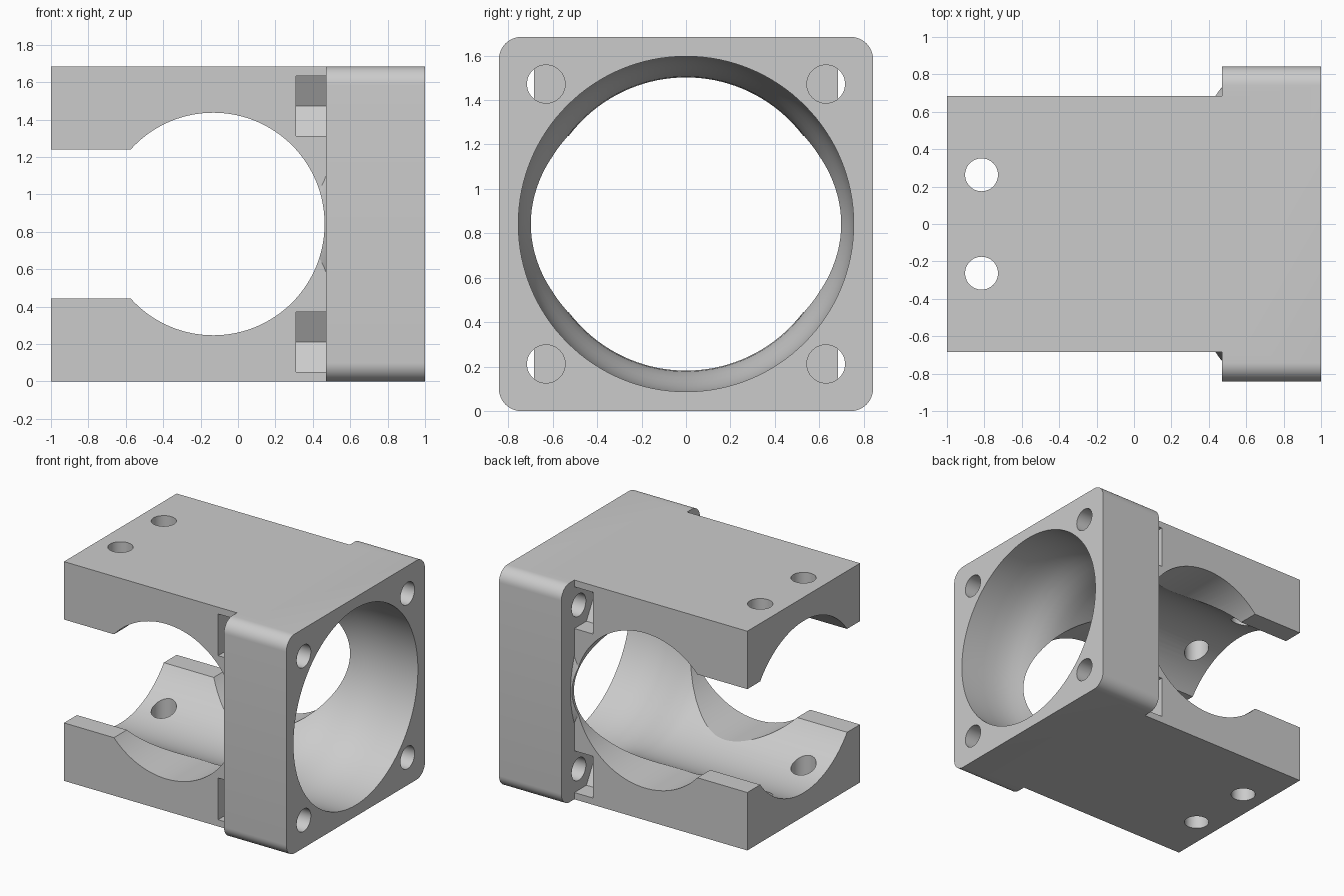
import bpy, bmesh, math
from mathutils import Matrix, Vector

cube = bpy.data.objects.get("Cube")
if cube:
    bpy.data.objects.remove(cube, do_unlink=True)

H = 0.842          # half of the flange side, also the bore axis height
SIDE = 0.684       # half width of the body
SCREW = 0.63       # screw offset from the bore axis
FLANGE = 0.47      # back face of the flange

grey = bpy.data.materials.new("plain grey")
grey.use_nodes = True
grey.diffuse_color = (0.6, 0.6, 0.6, 1)
grey.node_tree.nodes["Principled BSDF"].inputs["Base Color"].default_value = (0.6, 0.6, 0.6, 1)


def finish(name, bm):
    bmesh.ops.recalc_face_normals(bm, faces=bm.faces)
    mesh = bpy.data.meshes.new(name)
    bm.to_mesh(mesh)
    bm.free()
    mesh.materials.append(grey)
    obj = bpy.data.objects.new(name, mesh)
    bpy.context.collection.objects.link(obj)
    return obj


def box(name, lo, hi, round_x=0):
    lo, hi = Vector(lo), Vector(hi)
    bm = bmesh.new()
    bmesh.ops.create_cube(bm, size=1, matrix=Matrix.Translation((lo + hi) / 2)
                          @ Matrix.Diagonal((*(hi - lo), 1)))
    if round_x:
        edges = [e for e in bm.edges
                 if abs(e.verts[0].co.x - e.verts[1].co.x) > 0.1]
        bmesh.ops.bevel(bm, geom=edges, offset=round_x, segments=10,
                        profile=0.5, affect='EDGES')
    return finish(name, bm)


def prism(name, axis, centre, radius, length, sides=64):
    turn = {'X': Matrix.Rotation(math.pi / 2, 4, 'Y'),
            'Y': Matrix.Rotation(math.pi / 2, 4, 'X'),
            'Z': Matrix.Identity(4)}[axis]
    bm = bmesh.new()
    bmesh.ops.create_cone(bm, cap_ends=True, segments=sides, radius1=radius,
                          radius2=radius, depth=length,
                          matrix=Matrix.Translation(centre) @ turn)
    return finish(name, bm)


def lathe(name, profile, sides=128):
    """Solid of revolution about the bore axis from (x, radius) points."""
    bm = bmesh.new()
    rings = []
    for x, r in profile:
        angles = [2 * math.pi * i / sides for i in range(sides)]
        rings.append([bm.verts.new((x, r * math.cos(a), H + r * math.sin(a)))
                      for a in angles])
    for a, b in zip(rings, rings[1:]):
        for i in range(sides):
            j = (i + 1) % sides
            bm.faces.new((a[i], a[j], b[j], b[i]))
    bm.faces.new(rings[0])
    bm.faces.new(rings[-1])
    return finish(name, bm)


def combine(target, tool, operation):
    mod = target.modifiers.new("cut", 'BOOLEAN')
    mod.operation, mod.solver, mod.object = operation, 'EXACT', tool
    bpy.context.view_layer.objects.active = target
    bpy.ops.object.modifier_apply(modifier=mod.name)
    bpy.data.objects.remove(tool, do_unlink=True)


# Body block, rounded square flange and the flared collar behind the flange
mount = box("motor_mount", (-1, -SIDE, 0), (0.6, SIDE, 2 * H))
combine(mount, box("flange", (FLANGE, -H, 0), (1, H, 2 * H), 0.1), 'UNION')
collar = [(0.2, 0.67), (0.34, 0.683), (0.39, 0.69), (0.43, 0.704),
          (0.46, 0.722), (0.48, 0.74), (0.6, 0.74)]
combine(mount, lathe("collar", collar), 'UNION')

# Main bore, widening smoothly towards the flange face
bore = [(-1.2, 0.66), (0.25, 0.66), (0.32, 0.664), (0.38, 0.674),
        (0.44, 0.691), (0.5, 0.711), (0.56, 0.729), (0.62, 0.742),
        (0.7, 0.752), (0.8, 0.755), (1.2, 0.755)]
combine(mount, lathe("bore_cutter", bore), 'DIFFERENCE')

# Round side window with an open slot towards the rear end
combine(mount, prism("window_cutter", 'Y', (-0.132, 0, H), 0.595, 3, 128), 'DIFFERENCE')
combine(mount, box("slot_cutter", (-1.3, -1, 0.445), (-0.4, 1, 2 * H - 0.445)), 'DIFFERENCE')

# Hexagonal nut pockets and screw holes at the four flange corners
for sy in (-1, 1):
    for sz in (-1, 1):
        y, z = sy * SCREW, H + sz * SCREW
        bm = bmesh.new()
        ring = [(y + 0.185 * math.cos(i * math.pi / 3),
                 z + 0.185 * math.sin(i * math.pi / 3)) for i in range(6)]
        face = bm.faces.new([bm.verts.new((0.31, *p)) for p in ring])
        top = bmesh.ops.extrude_face_region(bm, geom=[face])["geom"]
        bmesh.ops.translate(bm, vec=(FLANGE - 0.31, 0, 0),
                            verts=[v for v in top if isinstance(v, bmesh.types.BMVert)])
        combine(mount, finish("nut_cutter", bm), 'DIFFERENCE')
        combine(mount, prism("screw_cutter", 'X', (0.8, y, z), 0.086, 0.8, 48), 'DIFFERENCE')

# Mounting holes through both arms
for y in (-0.263, 0.263):
    combine(mount, prism("arm_hole_cutter", 'Z', (-0.815, y, H), 0.088, 3, 48), 'DIFFERENCE')

bpy.ops.object.select_all(action='DESELECT')
mount.select_set(True)
bpy.context.view_layer.objects.active = mount
bpy.ops.object.shade_smooth_by_angle(angle=math.radians(25))
